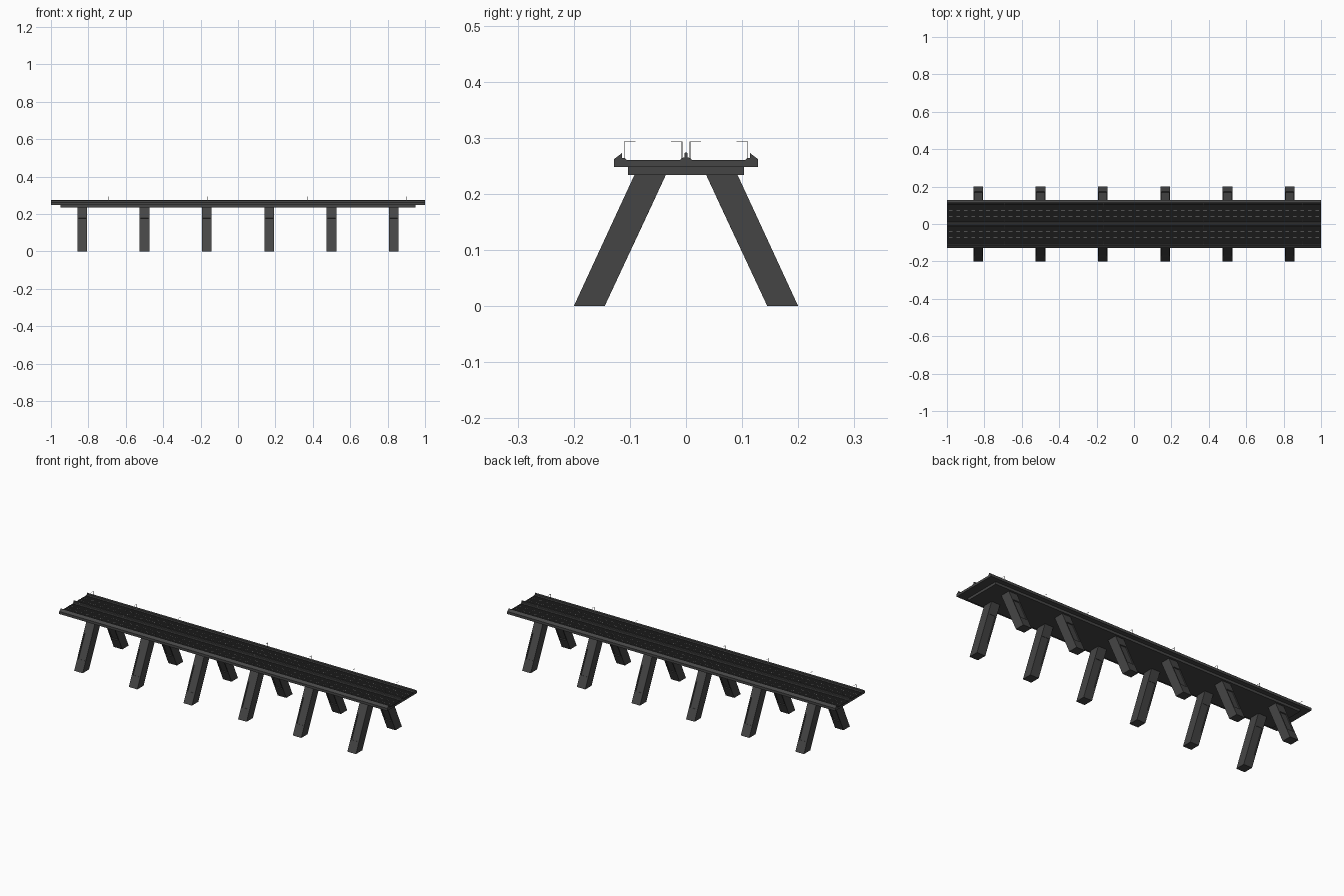
import bpy, bmesh
from mathutils import Vector

if "Cube" in bpy.data.objects:
    bpy.data.objects.remove(bpy.data.objects["Cube"])


def material(name, v):
    m = bpy.data.materials.new(name)
    m.diffuse_color = (v, v, v, 1)
    m.use_nodes = True
    m.node_tree.nodes["Principled BSDF"].inputs["Base Color"].default_value = m.diffuse_color
    return m


CONCRETE = material("dark_concrete", 0.06)
ASPHALT = material("asphalt", 0.01)
PAINT = material("lane_paint", 0.25)
METAL = material("lamp_metal", 0.2)


def finish(bm, name, mat):
    bmesh.ops.recalc_face_normals(bm, faces=bm.faces)
    me = bpy.data.meshes.new(name)
    bm.to_mesh(me)
    bm.free()
    ob = bpy.data.objects.new(name, me)
    me.materials.append(mat)
    bpy.context.collection.objects.link(ob)
    return ob


def prism(bm, pts, x0, x1):
    """Extrude a (y, z) profile along x."""
    f = bm.faces.new([bm.verts.new((x0, y, z)) for y, z in pts])
    r = bmesh.ops.extrude_face_region(bm, geom=[f])
    vs = [g for g in r["geom"] if isinstance(g, bmesh.types.BMVert)]
    bmesh.ops.translate(bm, vec=(x1 - x0, 0, 0), verts=vs)


def box(bm, x0, x1, y0, y1, z0, z1):
    prism(bm, [(y0, z0), (y1, z0), (y1, z1), (y0, z1)], x0, x1)


def part(name, pts, x0, x1, mat):
    bm = bmesh.new()
    prism(bm, pts, x0, x1)
    return finish(bm, name, mat)


def rect(y, z0, z1):
    return [(-y, z0), (y, z0), (y, z1), (-y, z1)]


# Deck slab and the girder slab beneath it
part("deck", rect(0.128, 0.248, 0.2595), -1, 1, CONCRETE)
part("girder_slab", rect(0.103, 0.234, 0.249), -0.95, 0.95, CONCRETE)

# Central barrier
half = [(0.012, 0.259), (0.0075, 0.264), (0.003, 0.265), (0.003, 0.272), (0.0015, 0.2735)]
part("central_barrier", half + [(-y, z) for y, z in reversed(half)], -1, 1, CONCRETE)

for s, side in ((-1, "front"), (1, "back")):
    # Edge parapet with its low inner kerb
    kerb = [(0.1285, 0.2480), (0.1285, 0.262), (0.114, 0.273), (0.114, 0.264),
            (0.109, 0.264), (0.104, 0.259), (0.104, 0.248)]
    part(side + "_parapet", [(s * y, z) for y, z in kerb], -1, 1, CONCRETE)

    # Road surface
    road = [(0.011, 0.259), (0.105, 0.259), (0.105, 0.2602), (0.011, 0.2602)]
    part(side + "_road", [(s * y, z) for y, z in road], -1, 1, ASPHALT)

    # Dashed lane markings
    bm = bmesh.new()
    for y in (0.042, 0.074):
        for i in range(50):
            x = -0.99 + i * 0.04
            box(bm, x, x + 0.02, s * y - 0.0008, s * y + 0.0008, 0.2598, 0.2606)
    finish(bm, side + "_lane_markings", PAINT)

    # Lamp posts: outer row leans inward, inner row leans outward
    bm = bmesh.new()
    t = 0.0006
    for i in range(8):
        x = -0.96 + i * 0.266
        for y, end in ((0.11, 0.09), (0.007, 0.027)):
            box(bm, x - t, x + t, s * y - t, s * y + t, 0.26, 0.2935)
            a, b = sorted((s * y, s * end))
            box(bm, x - t, x + t, a, b, 0.2925, 0.2935)
    finish(bm, side + "_lamp_posts", METAL)

    # Slanted legs with a recessed panel on the outer and inner faces
    for i in range(6):
        x = -0.833 + i * 0.3332
        bm = bmesh.new()
        leg = [(0.145, 0), (0.2, 0), (0.091, 0.236), (0.035, 0.236)]
        prism(bm, [(s * y, z) for y, z in leg], x - 0.026, x + 0.026)
        bmesh.ops.recalc_face_normals(bm, faces=bm.faces)
        bm.normal_update()
        slanted = [f for f in bm.faces if abs(f.normal.y) > 0.5]
        along = Vector((0, -s * 0.109, 0.236)).normalized()
        for f in slanted:
            bmesh.ops.inset_individual(bm, faces=[f], thickness=0.008)
            c, n = f.calc_center_median(), f.normal.copy()
            for v in f.verts:
                v.co -= along * (v.co - c).dot(along) * 0.46
            top = bmesh.ops.extrude_discrete_faces(bm, faces=[f])["faces"][0]
            bmesh.ops.translate(bm, vec=-n * 0.005, verts=top.verts)
        finish(bm, f"{side}_leg_{i + 1}", CONCRETE)
